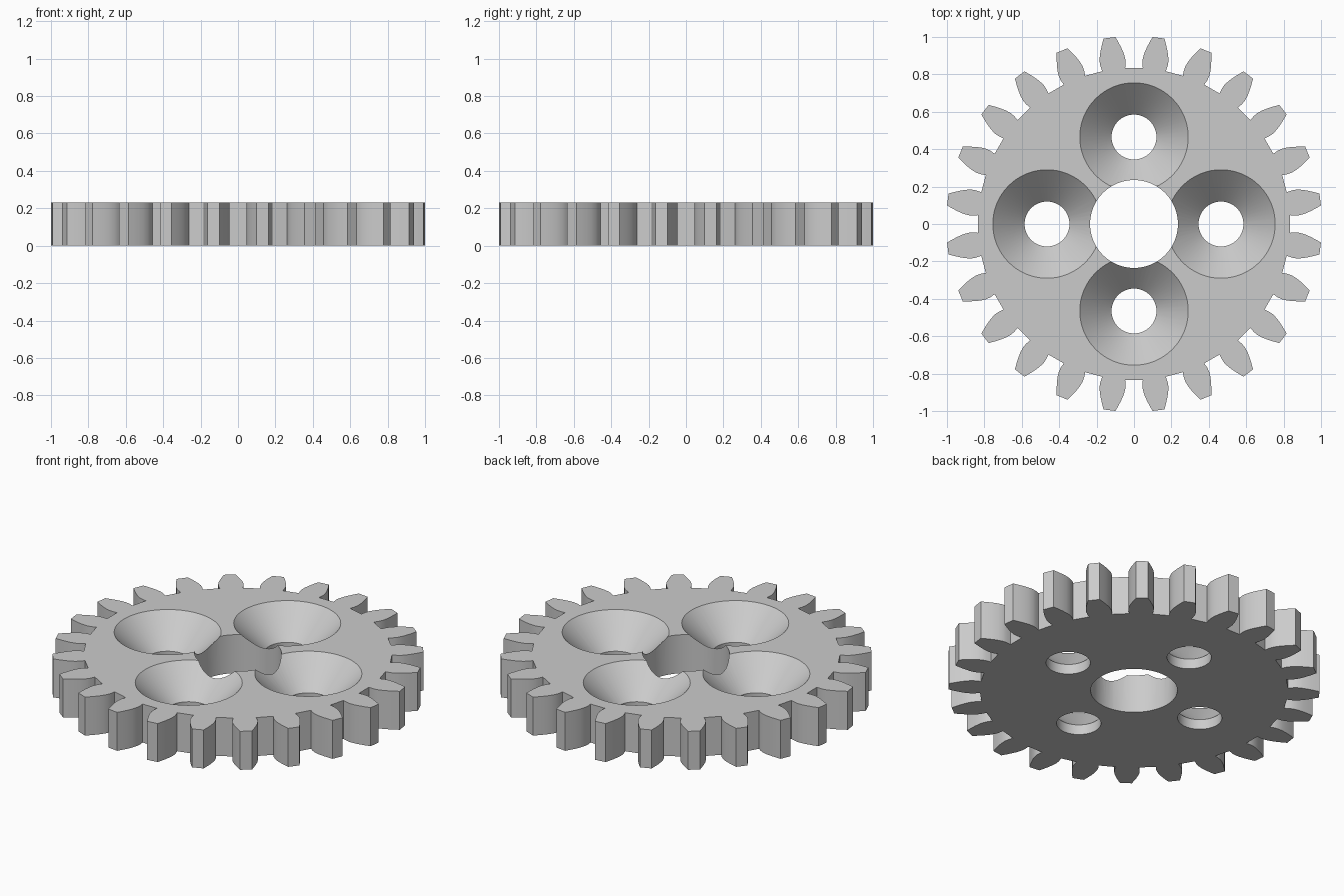
import bpy, bmesh, math
from mathutils import Matrix, Vector

if "Cube" in bpy.data.objects:
    bpy.data.objects.remove(bpy.data.objects["Cube"], do_unlink=True)

TEETH = 24
THICK = 0.23
BORE = 0.235        # centre hole radius
HOLE = 0.12         # mounting hole radius
SINK = 0.29         # countersink rim radius
OFFSET = 0.465      # mounting hole distance from centre

grey = bpy.data.materials.new("light grey")
grey.use_nodes = True
grey.diffuse_color = (0.6, 0.6, 0.6, 1)
grey.node_tree.nodes["Principled BSDF"].inputs["Base Color"].default_value = (0.6, 0.6, 0.6, 1)


def make_object(name, bm):
    bmesh.ops.recalc_face_normals(bm, faces=bm.faces)
    mesh = bpy.data.meshes.new(name)
    bm.to_mesh(mesh)
    bm.free()
    mesh.materials.append(grey)
    obj = bpy.data.objects.new(name, mesh)
    bpy.context.collection.objects.link(obj)
    return obj


def turned_cutter(name, profile, location, segments=64):
    """Stack of rings from (radius, height) pairs, capped at both ends."""
    bm = bmesh.new()
    rings = []
    for r, z in profile:
        rings.append([bm.verts.new((r * math.cos(a), r * math.sin(a), z))
                      for a in (math.tau * i / segments for i in range(segments))])
    for low, high in zip(rings, rings[1:]):
        for i in range(segments):
            j = (i + 1) % segments
            bm.faces.new((low[i], low[j], high[j], high[i]))
    bm.faces.new(rings[0])
    bm.faces.new(rings[-1])
    obj = make_object(name, bm)
    obj.location = location
    obj.hide_render = True
    return obj


# Toothed disc: one curved tooth flank, mirrored and repeated round the rim
flank = [(0.832, 0.062), (0.86, 0.068), (0.885, 0.069), (0.915, 0.064),
         (0.945, 0.055), (0.975, 0.044), (1.004, 0.032)]
tooth = [(r, -w) for r, w in flank] + [(r, w) for r, w in reversed(flank)]
bm = bmesh.new()
outline = []
for t in range(TEETH):
    turn = Matrix.Rotation(math.tau * (t + 0.5) / TEETH, 3, "Z")
    outline += [bm.verts.new(turn @ Vector((x, y, 0))) for x, y in tooth]
base = bm.faces.new(outline)
top = bmesh.ops.extrude_face_region(bm, geom=[base])["geom"]
bmesh.ops.translate(bm, vec=(0, 0, THICK),
                    verts=[g for g in top if isinstance(g, bmesh.types.BMVert)])
gear = make_object("gear_wheel", bm)

# Centre bore and four countersunk mounting holes
over = 0.05
cutters = [turned_cutter("bore_cutter", [(BORE, -over), (BORE, THICK + over)], (0, 0, 0))]
sink_profile = [(HOLE, -over), (HOLE, THICK - (SINK - HOLE)),
                (SINK, THICK), (SINK + over, THICK + over)]
for k in range(4):
    a = math.pi / 2 * k
    cutters.append(turned_cutter("countersink_cutter", sink_profile,
                                 (OFFSET * math.cos(a), OFFSET * math.sin(a), 0)))

bpy.context.view_layer.update()
bpy.ops.object.select_all(action="DESELECT")
bpy.context.view_layer.objects.active = gear
gear.select_set(True)
for cutter in cutters:
    mod = gear.modifiers.new(cutter.name, "BOOLEAN")
    mod.operation = "DIFFERENCE"
    mod.solver = "EXACT"
    mod.object = cutter
    bpy.ops.object.modifier_apply(modifier=mod.name)
    bpy.data.objects.remove(cutter, do_unlink=True)

bpy.ops.object.shade_smooth_by_angle(angle=math.radians(30))
